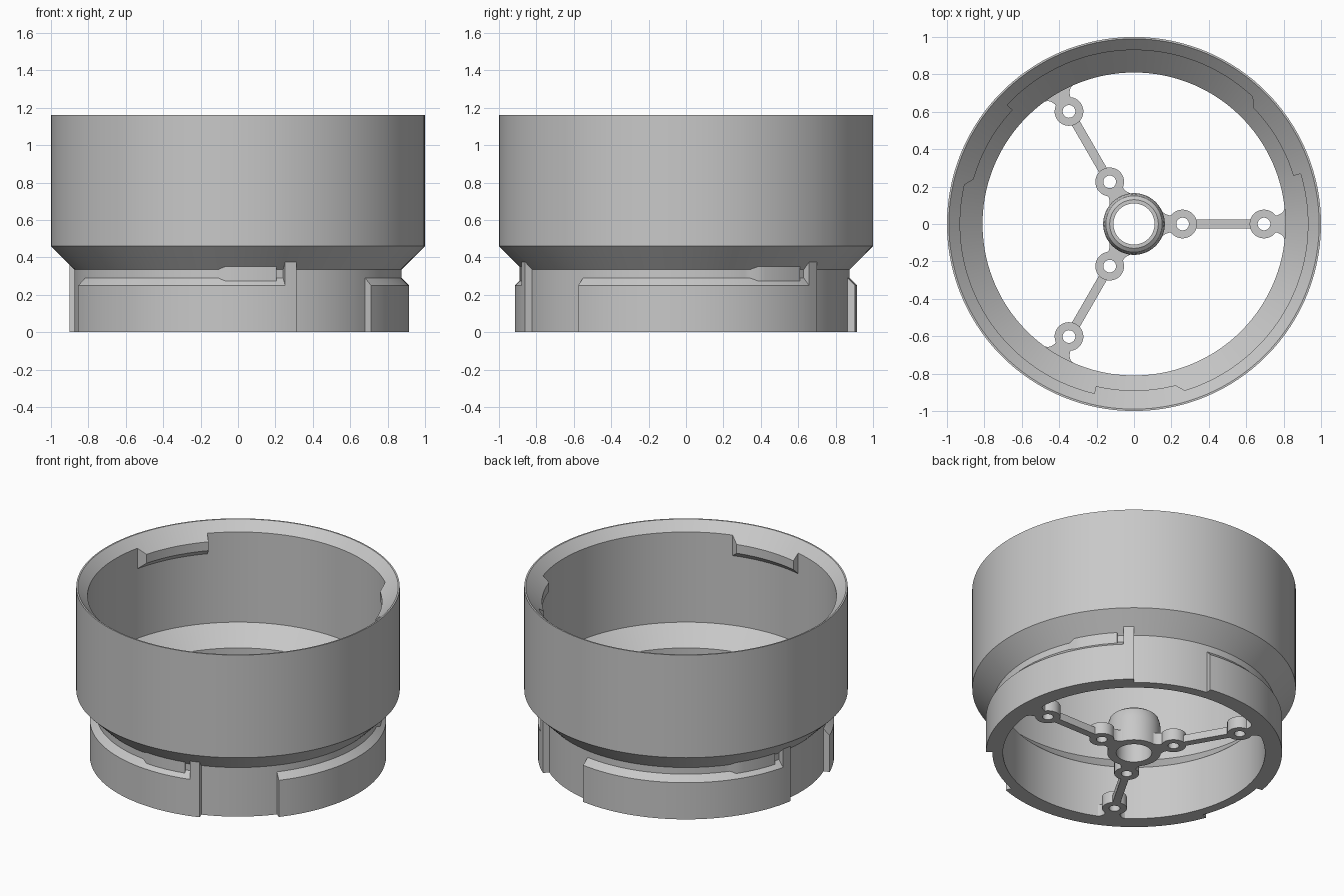
import bpy, bmesh
from math import radians, cos, sin, ceil
from mathutils import Matrix

cube = bpy.data.objects.get("Cube")
if cube:
    bpy.data.objects.remove(cube, do_unlink=True)

GREY = (0.58, 0.58, 0.58, 1)
mat = bpy.data.materials.new("mid grey plastic")
mat.use_nodes = True
mat.diffuse_color = GREY
mat.node_tree.nodes["Principled BSDF"].inputs["Base Color"].default_value = GREY


def finish(name, bm):
    """Clean up a bmesh and turn it into a shaded object."""
    bmesh.ops.remove_doubles(bm, verts=bm.verts, dist=1e-5)
    bmesh.ops.recalc_face_normals(bm, faces=bm.faces)
    me = bpy.data.meshes.new(name)
    bm.to_mesh(me)
    bm.free()
    me.materials.append(mat)
    ob = bpy.data.objects.new(name, me)
    bpy.context.collection.objects.link(ob)
    bpy.ops.object.select_all(action='DESELECT')
    ob.select_set(True)
    bpy.context.view_layer.objects.active = ob
    bpy.ops.object.shade_smooth_by_angle(angle=radians(30))
    return ob


def sweep(bm, rings, cx=0):
    """Bridge closed (r, z) profiles placed at successive angles, all the way round."""
    verts = [[bm.verts.new((cx + r * cos(a), r * sin(a), z)) for r, z in prof]
             for a, prof in rings]
    for ra, rb in zip(verts, verts[1:] + verts[:1]):
        for i in range(len(ra)):
            j = (i + 1) % len(ra)
            quad = []
            for v in (ra[i], rb[i], rb[j], ra[j]):
                if all((v.co - q.co).length > 1e-5 for q in quad):
                    quad.append(v)
            if len(quad) > 2:
                f = bm.faces.new(quad)
                f.normal_update()
                if f.calc_area() < 1e-7:
                    bm.faces.remove(f)


def lathe(bm, prof, cx=0, steps=48):
    sweep(bm, [(radians(360 * i / steps), prof) for i in range(steps)], cx)


def prism(bm, half, height):
    """Extrude an outline mirrored across the x axis."""
    pts = half + [(x, -y) for x, y in reversed(half)]
    face = bm.faces.new([bm.verts.new((x, y, 0)) for x, y in pts])
    top = bmesh.ops.extrude_face_region(bm, geom=[face])["geom"]
    bmesh.ops.translate(bm, vec=(0, 0, height),
                        verts=[v for v in top if isinstance(v, bmesh.types.BMVert)])


# Housing: one swept wall whose section changes along each third of the turn
NECK, LUG, DETENT, WALL, CATCH = 0.875, 0.915, 0.89, 0.93, 0.89
CONE = 0.54                      # the outer cone is z = r - CONE
LUG_END, TAB_START = 89, 85
RAMP_A, RAMP_B, DETENT_END = 62, 64.5, 82.3
CATCH_A, CATCH_B, CATCH_END = 55.8, 83.4, 86
BREAKS = [0, CATCH_A, RAMP_A, RAMP_B, DETENT_END, CATCH_B, TAB_START, CATCH_END, LUG_END, 120]


def section(p, mid):
    """Wall profile at angle p, in the sector that contains mid."""
    outer = LUG if mid < LUG_END else NECK
    seat = NECK
    if RAMP_A < mid < DETENT_END:
        seat += (DETENT - NECK) * min(1, (p - RAMP_A) / (RAMP_B - RAMP_A))
    elif TAB_START < mid < LUG_END:
        seat = LUG
    shoulder = 0.29 if seat in (NECK, LUG) else 0.25 + LUG - seat
    inner = WALL
    if CATCH_A < mid < CATCH_END:
        inner -= (WALL - CATCH) * min(1, (CATCH_END - p) / (CATCH_END - CATCH_B))
    step = WALL - inner
    return [(outer, 0), (outer, 0.25), (seat, shoulder), (seat, seat - CONE),
            (1, 0.46), (1, 1.16), (0.99, 1.16),
            (WALL, 1.10), (inner, 1.10 - step), (inner, 0.96 + step), (WALL, 0.96),
            (WALL, 0.485), (0.81, 0.365), (0.81, 0)]


rings = []
for third in range(3):
    for b0, b1 in zip(BREAKS, BREAKS[1:]):
        n = ceil((b1 - b0) / 3)
        for k in range(n + 1):
            p = b0 + (b1 - b0) * k / n
            rings.append((radians(201 + 120 * third + p), section(p, (b0 + b1) / 2)))
bm = bmesh.new()
sweep(bm, rings)
finish("housing", bm)

# Central hub with a rounded top
bm = bmesh.new()
lathe(bm, [(0.165, 0), (0.165, 0.17), (0.16, 0.205), (0.15, 0.235), (0.13, 0.25),
           (0.11, 0.25), (0.11, 0)], steps=64)
finish("hub", bm)

# Three spokes with screw bosses and flared ends
BOSS = 0.08
for third in range(3):
    bm = bmesh.new()
    for cx in (0.26, 0.695):
        lathe(bm, [(0.077, 0), (0.077, BOSS), (0.034, BOSS), (0.034, 0)], cx, 32)
    prism(bm, [(0.325, 0.024), (0.63, 0.024)], 0.05)
    prism(bm, [(0.74, 0.045), (0.765, 0.046), (0.785, 0.055), (0.8, 0.07),
               (0.807, 0.09), (0.82, 0.09)], BOSS)
    prism(bm, [(0.145, 0.07), (0.155, 0.062), (0.17, 0.052), (0.19, 0.046),
               (0.215, 0.05)], BOSS)
    bmesh.ops.rotate(bm, verts=bm.verts, matrix=Matrix.Rotation(radians(120 * third), 3, 'Z'))
    finish(f"spoke_{third + 1}", bm)
